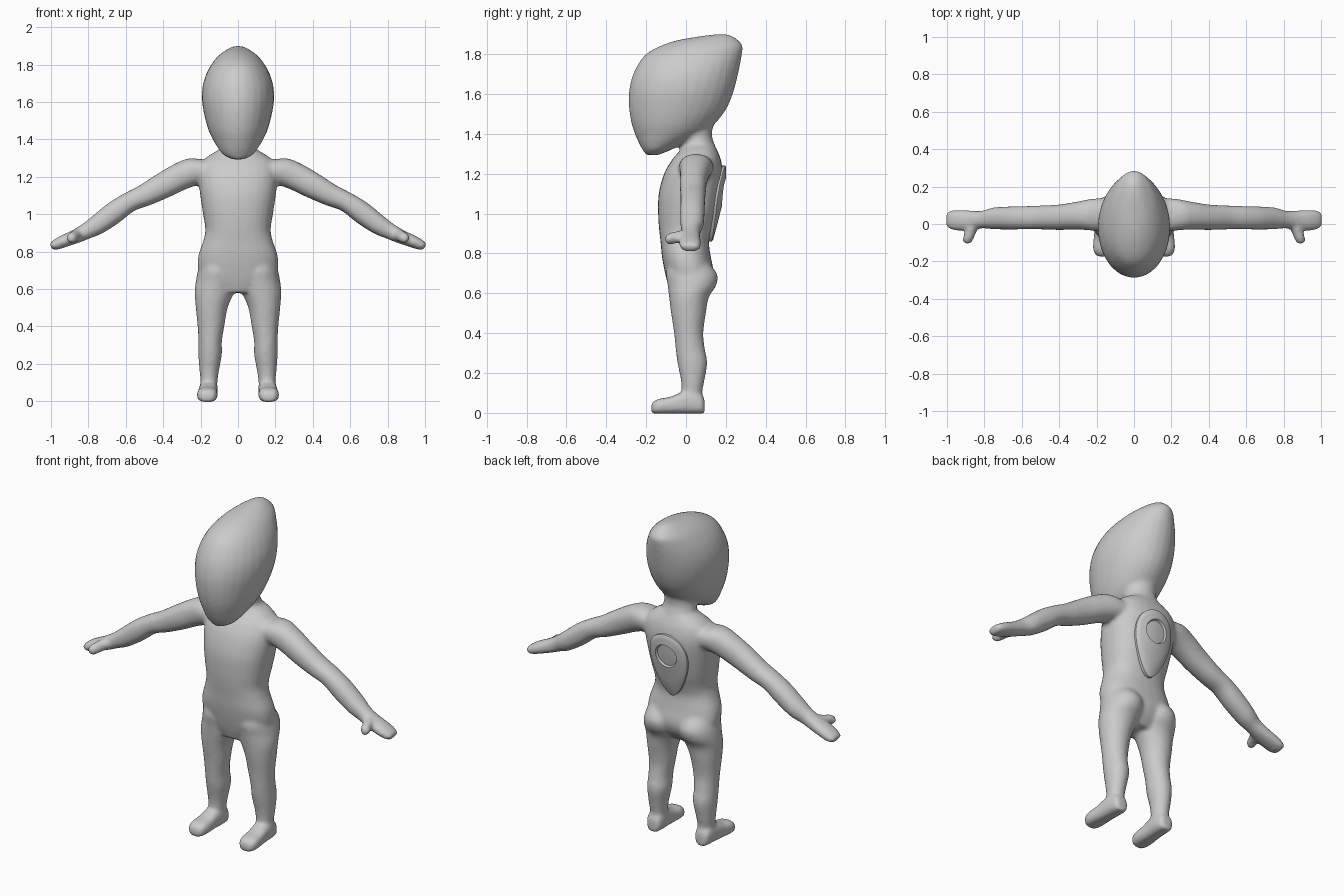
import bpy, bmesh, math
from mathutils import Vector

grey = bpy.data.materials.new("plain grey")
grey.diffuse_color = (0.6, 0.6, 0.6, 1)


def spline(rows, steps=4):
    """Catmull-Rom interpolation through rows of numbers."""
    out = []
    for i in range(len(rows) - 1):
        a, b = rows[max(i - 1, 0)], rows[i]
        c, d = rows[i + 1], rows[min(i + 2, len(rows) - 1)]
        for s in range(steps):
            t = s / steps
            out.append([0.5 * (2 * q + (r - p) * t + (2 * p - 5 * q + 4 * r - w) * t * t
                               + (3 * q - p - 3 * r + w) * t ** 3)
                        for p, q, r, w in zip(a, b, c, d)])
    out.append(list(rows[-1]))
    return out


def loft(bm, rows, place, power=2.0, n=28):
    """Closed skin over superellipse rings; place(row) gives centre and two half axes."""
    rings = []
    for row in spline(rows):
        c, u, v = (Vector(k) for k in place(row))
        ring = []
        for k in range(n):
            a = 2 * math.pi * k / n
            ca, sa = math.cos(a), math.sin(a)
            ring.append(bm.verts.new(c + u * math.copysign(abs(ca) ** (2 / power), ca)
                                     + v * math.copysign(abs(sa) ** (2 / power), sa)))
        rings.append(ring)
    for r, s in zip(rings, rings[1:]):
        for k in range(n):
            bm.faces.new((r[k], r[(k + 1) % n], s[(k + 1) % n], s[k]))
    bm.faces.new(rings[0][::-1])
    bm.faces.new(rings[-1])


def finish(bm, name):
    bmesh.ops.recalc_face_normals(bm, faces=bm.faces)
    mesh = bpy.data.meshes.new(name)
    bm.to_mesh(mesh)
    bm.free()
    mesh.materials.append(grey)
    ob = bpy.data.objects.new(name, mesh)
    bpy.context.collection.objects.link(ob)
    return ob


def upright(r):      # z, half width, front y, back y
    return (0, (r[2] + r[3]) / 2, r[0]), (r[1], 0, 0), (0, (r[3] - r[2]) / 2, 0)


body = bmesh.new()

# torso
loft(body, [(.58, .10, -.07, .08), (.64, .19, -.09, .125), (.70, .215, -.105, .14),
            (.78, .212, -.12, .125), (.86, .185, -.128, .115), (.92, .175, -.135, .13),
            (1.0, .187, -.14, .155), (1.1, .202, -.137, .175), (1.2, .212, -.11, .185),
            (1.27, .20, -.07, .175), (1.31, .16, -.035, .16), (1.34, .11, -.01, .145)],
     upright, 2.3)

# neck
loft(body, [(1.25, .12, -.03, .16), (1.34, .10, -.02, .145), (1.4, .09, -.03, .13),
            (1.5, .09, -.05, .15)], upright)

# head
loft(body, [(1.293, .03, -.20, -.14), (1.315, .075, -.215, -.085), (1.35, .105, -.235, -.01),
            (1.40, .135, -.257, .09), (1.45, .158, -.273, .145), (1.52, .178, -.285, .20),
            (1.60, .192, -.287, .235), (1.68, .190, -.272, .257), (1.75, .170, -.240, .272),
            (1.80, .143, -.200, .281), (1.84, .112, -.130, .285), (1.87, .076, -.040, .262),
            (1.89, .042, .08, .232), (1.899, .015, .15, .205)], upright)

for s in (1, -1):
    # leg: z, inner x, outer x, front y, back y
    loft(body, [(.78, .03, .19, -.08, .09), (.70, .008, .214, -.10, .155),
                (.64, .006, .226, -.092, .152), (.58, .022, .232, -.085, .115),
                (.50, .055, .226, -.075, .10), (.40, .073, .216, -.06, .087),
                (.32, .086, .212, -.052, .095), (.25, .086, .212, -.043, .107),
                (.16, .102, .206, -.025, .092), (.10, .110, .200, -.022, .082),
                (.04, .112, .205, -.02, .085)],
         lambda r: ((s * (r[1] + r[2]) / 2, (r[3] + r[4]) / 2, r[0]),
                    ((r[2] - r[1]) / 2, 0, 0), (0, (r[4] - r[3]) / 2, 0)))
    # foot: y, centre x, half width, top z
    loft(body, [(.093, .157, .030, .07), (.075, .157, .044, .095), (.03, .158, .050, .11),
                (-.03, .161, .050, .10), (-.08, .163, .053, .08), (-.13, .165, .055, .072),
                (-.16, .165, .045, .06), (-.174, .165, .028, .045)],
         lambda r: ((s * r[1], r[0], r[3] / 2 - .002), (r[2], 0, 0), (0, 0, r[3] / 2 + .002)), 2.8)
    # arm and hand: x, z, centre y, half depth, half thickness
    loft(body, [(.12, 1.225, .05, .09, .07), (.22, 1.23, .05, .085, .078),
                (.30, 1.205, .045, .075, .075), (.40, 1.153, .036, .068, .070),
                (.50, 1.10, .035, .064, .060), (.58, 1.065, .034, .062, .054),
                (.66, 1.01, .032, .062, .060), (.75, .945, .030, .058, .054),
                (.81, .91, .024, .047, .044), (.87, .880, .020, .052, .038),
                (.93, .856, .020, .056, .034), (.975, .836, .022, .052, .028),
                (1.0, .826, .022, .038, .018)],
         lambda r: ((s * r[0], r[2], r[1]), (0, r[3], 0), (s * .47 * r[4], 0, .88 * r[4])), 2.2)
    # thumb: y, x, z, radius
    loft(body, [(.02, .85, .895, .03), (-.03, .868, .885, .031), (-.07, .884, .876, .030),
                (-.095, .890, .872, .025), (-.106, .892, .871, .012)],
         lambda r: ((s * r[1], r[0], r[2]), (r[3], 0, 0), (0, 0, r[3])))

# blend the limbs, torso and head into one skin
skin = finish(body, "body")
mod = skin.modifiers.new("blend", 'REMESH')
mod.mode = 'VOXEL'
mod.voxel_size = 0.011
mod.use_smooth_shade = True
mod = skin.modifiers.new("soften", 'SMOOTH')
mod.factor = 0.5
mod.iterations = 6

# egg-shaped back plate with a round recess
PROFILE = [(.80, .125), (.86, .134), (.92, .15), (1.0, .172), (1.1, .193), (1.18, .202), (1.27, .20)]


def plate_y(x, z):
    for (z0, y0), (z1, y1) in zip(PROFILE, PROFILE[1:]):
        if z <= z1:
            return y0 + (y1 - y0) * (z - z0) / (z1 - z0) - 1.8 * x * x
    return PROFILE[-1][1] - 1.8 * x * x


def egg(a):
    return .115 * math.cos(a) * (1 + .35 * math.sin(a)), 1.05 + .19 * math.sin(a)


def disc(r):
    return lambda a: (r * math.cos(a), 1.115 + r * math.sin(a))


def mix(a):
    (x0, z0), (x1, z1) = egg(a), disc(.068)(a)
    return (x0 + x1) / 2, (z0 + z1) / 2


bm = bmesh.new()
N = 40
rings = []
for shape, lift in ((egg, -.05), (egg, -.004), (lambda a: tuple(.95 * p + .05 * q for p, q in
                    zip(egg(a), (0, 1.08))), 0), (mix, 0), (disc(.068), 0),
                    (disc(.062), -.012), (disc(.03), -.012)):
    ring = []
    for k in range(N):
        x, z = shape(2 * math.pi * k / N)
        ring.append(bm.verts.new((x, plate_y(x, z) + lift, z)))
    rings.append(ring)
for r, q in zip(rings, rings[1:]):
    for k in range(N):
        bm.faces.new((r[k], r[(k + 1) % N], q[(k + 1) % N], q[k]))
bm.faces.new(rings[0])
bm.faces.new(rings[-1])
plate = finish(bm, "back_plate")
bpy.context.view_layer.objects.active = plate
plate.select_set(True)
bpy.ops.object.shade_smooth_by_angle(angle=math.radians(35))
